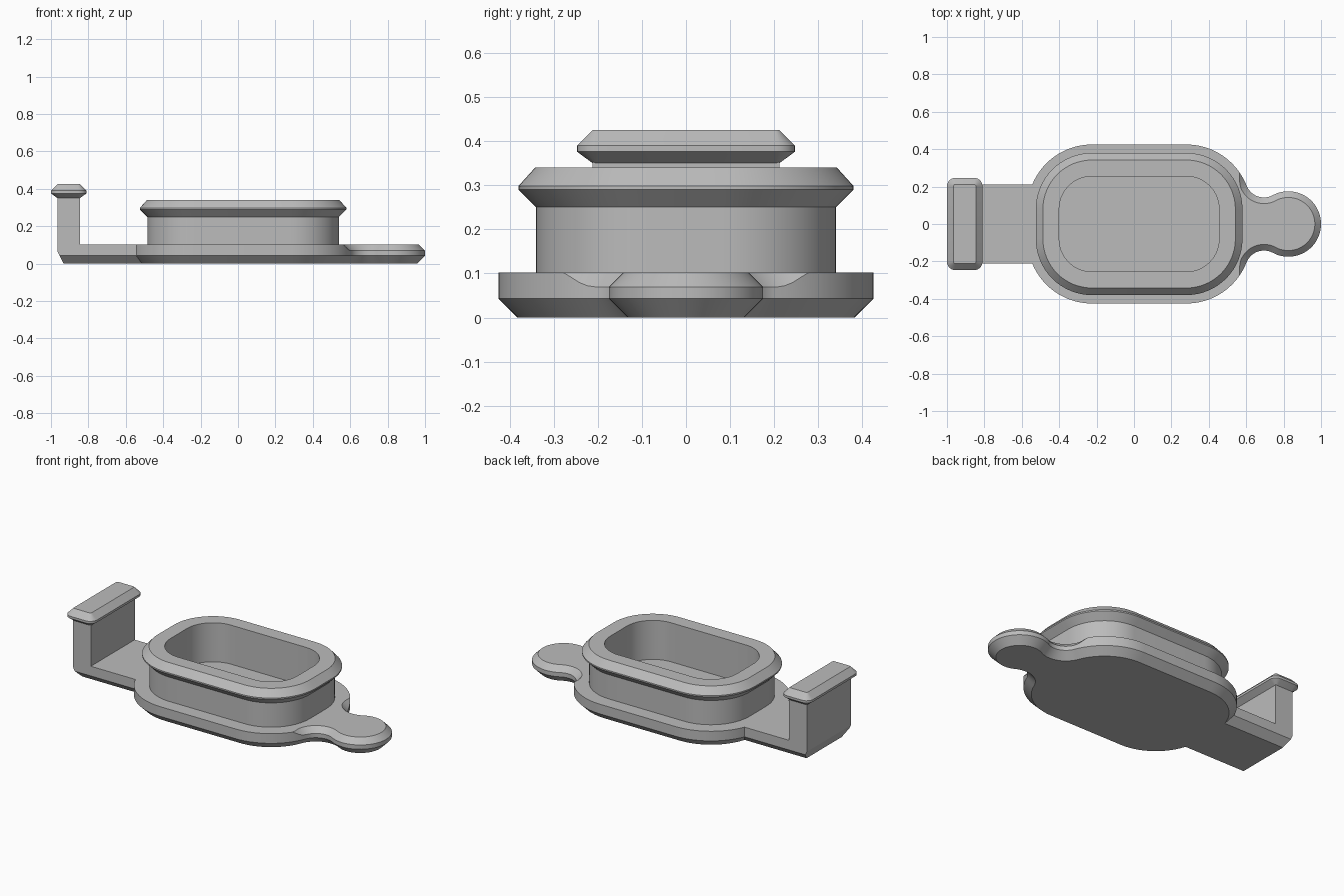
import bpy
import bmesh
from math import atan2, cos, hypot, pi, sin
from mathutils import Vector

cube = bpy.data.objects.get("Cube")
if cube:
    bpy.data.objects.remove(cube)

grey = bpy.data.materials.new("plain grey")
grey.use_nodes = True
colour = (0.5, 0.5, 0.5, 1)
grey.diffuse_color = colour
grey.node_tree.nodes["Principled BSDF"].inputs["Base Color"].default_value = colour


def finish(bm, name):
    bmesh.ops.recalc_face_normals(bm, faces=bm.faces)
    mesh = bpy.data.meshes.new(name)
    bm.to_mesh(mesh)
    bm.free()
    mesh.materials.append(grey)
    obj = bpy.data.objects.new(name, mesh)
    bpy.context.collection.objects.link(obj)
    bpy.ops.object.select_all(action="DESELECT")
    obj.select_set(True)
    bpy.context.view_layer.objects.active = obj
    bpy.ops.object.shade_smooth_by_angle(angle=pi / 7)
    return obj


def loft(name, rings, closed=False):
    """Skin matching rings of points; close into a loop or cap both ends."""
    bm = bmesh.new()
    loops = [[bm.verts.new(p) for p in ring] for ring in rings]
    pairs = list(zip(loops, loops[1:]))
    if closed:
        pairs.append((loops[-1], loops[0]))
    else:
        bm.faces.new(loops[0][::-1])
        bm.faces.new(loops[-1])
    for low, high in pairs:
        for i in range(len(low)):
            bm.faces.new((low[i - 1], low[i], high[i], high[i - 1]))
    # Merge side points where a chamfer fades out
    bmesh.ops.remove_doubles(bm, verts=bm.verts, dist=0.0002)
    return finish(bm, name)


def arc(cx, cy, r, start, end, steps=20):
    """Arc as (point, outward normal) pairs; reversed sweeps are concave."""
    side = 1 if end > start else -1
    result = []
    for i in range(steps + 1):
        a = start + (end - start) * i / steps
        n = Vector((cos(a), sin(a)))
        result.append((Vector((cx, cy)) + n * r, n * side))
    return result


def rounded_ring(cx, hx, hy, r, z, steps=16):
    """Rounded rectangle whose corner centres stay fixed as r changes."""
    ring = []
    corners = [(1, -1), (1, 1), (-1, 1), (-1, -1)]
    for k, (sx, sy) in enumerate(corners):
        start = (k - 1) * pi / 2
        for p, _ in arc(cx + sx * hx, sy * hy, r, start, start + pi / 2, steps):
            ring.append((p.x, p.y, z))
    return ring


# Base plate: rounded plate blended into a round pull tab
LEFT, RIGHT, CY, R = -0.225, 0.28, 0.08, 0.345
TAB_X, TAB_R = 0.825, 0.175
FX, FY, FR = 0.695, 0.242, 0.1
BOTTOM, TOP, HEIGHT = 0.043, 0.033, 0.102
to_plate = atan2(FY - CY, FX - RIGHT)
to_tab = atan2(FY, TAB_X - FX)

outline = []
for piece in (
    arc(RIGHT, -CY, R, -pi / 2, -to_plate),
    arc(FX, -FY, FR, pi - to_plate, to_tab),
    arc(TAB_X, 0, TAB_R, to_tab - pi, pi - to_tab, 40),
    arc(FX, FY, FR, -to_tab, to_plate - pi),
    arc(RIGHT, CY, R, to_plate, pi / 2),
    arc(LEFT, CY, R, pi / 2, pi),
    arc(LEFT, -CY, R, pi, 3 * pi / 2),
):
    if outline and (outline[-1][0] - piece[0][0]).length < 0.006:
        piece = piece[1:]
    outline += piece


def tab_chamfer(p):
    """Top chamfer on the tab, fading out along the plate edge."""
    if p.x > 0.7:
        return TOP
    return max(0, min(TOP, FR + TOP - hypot(p.x - FX, abs(p.y) - FY)))


def plate_ring(inset, height):
    ring = []
    for p, n in outline:
        t = tab_chamfer(p)
        q = p - n * inset(t)
        ring.append((q.x, q.y, height(t)))
    return ring


loft("base_plate", [
    plate_ring(lambda t: BOTTOM, lambda t: 0),
    plate_ring(lambda t: 0, lambda t: BOTTOM),
    plate_ring(lambda t: 0, lambda t: HEIGHT - t),
    plate_ring(lambda t: t, lambda t: HEIGHT),
])

# Hollow collar with a flared lip
collar = [(0.26, 0.09), (0.26, 0.25), (0.3, 0.29), (0.3, 0.298),
          (0.262, 0.34), (0.175, 0.34), (0.175, 0.09)]
mid = (LEFT + RIGHT) / 2
loft("collar", [rounded_ring(mid, RIGHT - mid, CY, r, z) for r, z in collar], True)

# Strap and upright post: extruded L profile with chamfered lower edges
OUT, INNER, HALF = -0.965, -0.845, 0.212
profile = [(OUT, 0), (-0.5, 0), (-0.5, HEIGHT), (INNER, HEIGHT),
           (INNER, 0.355), (OUT, 0.355)]
bm = bmesh.new()
face = bm.faces.new([bm.verts.new((x, -HALF, z)) for x, z in profile])
extruded = bmesh.ops.extrude_face_region(bm, geom=[face])["geom"]
bmesh.ops.translate(bm, vec=(0, 2 * HALF, 0),
                    verts=[g for g in extruded if isinstance(g, bmesh.types.BMVert)])
cuts = [((OUT, 0, 0.065), (-0.065, 0, -0.033)),
        ((0, HALF, BOTTOM), (0, 1, -1)),
        ((0, -HALF, BOTTOM), (0, -1, -1))]
for point, normal in cuts:
    cut = bmesh.ops.bisect_plane(
        bm, geom=bm.verts[:] + bm.edges[:] + bm.faces[:],
        plane_co=point, plane_no=Vector(normal).normalized(), clear_outer=True)
    edges = [e for e in cut["geom_cut"] if isinstance(e, bmesh.types.BMEdge)]
    bmesh.ops.holes_fill(bm, edges=edges, sides=0)
finish(bm, "strap_and_post")

# Bevelled catch on top of the post
catch = [(0.01, 0.35), (0.045, 0.376), (0.045, 0.39), (0.01, 0.425)]
loft("post_catch", [rounded_ring((OUT + INNER) / 2, 0.05, 0.202, r, z, 6)
                    for r, z in catch])
